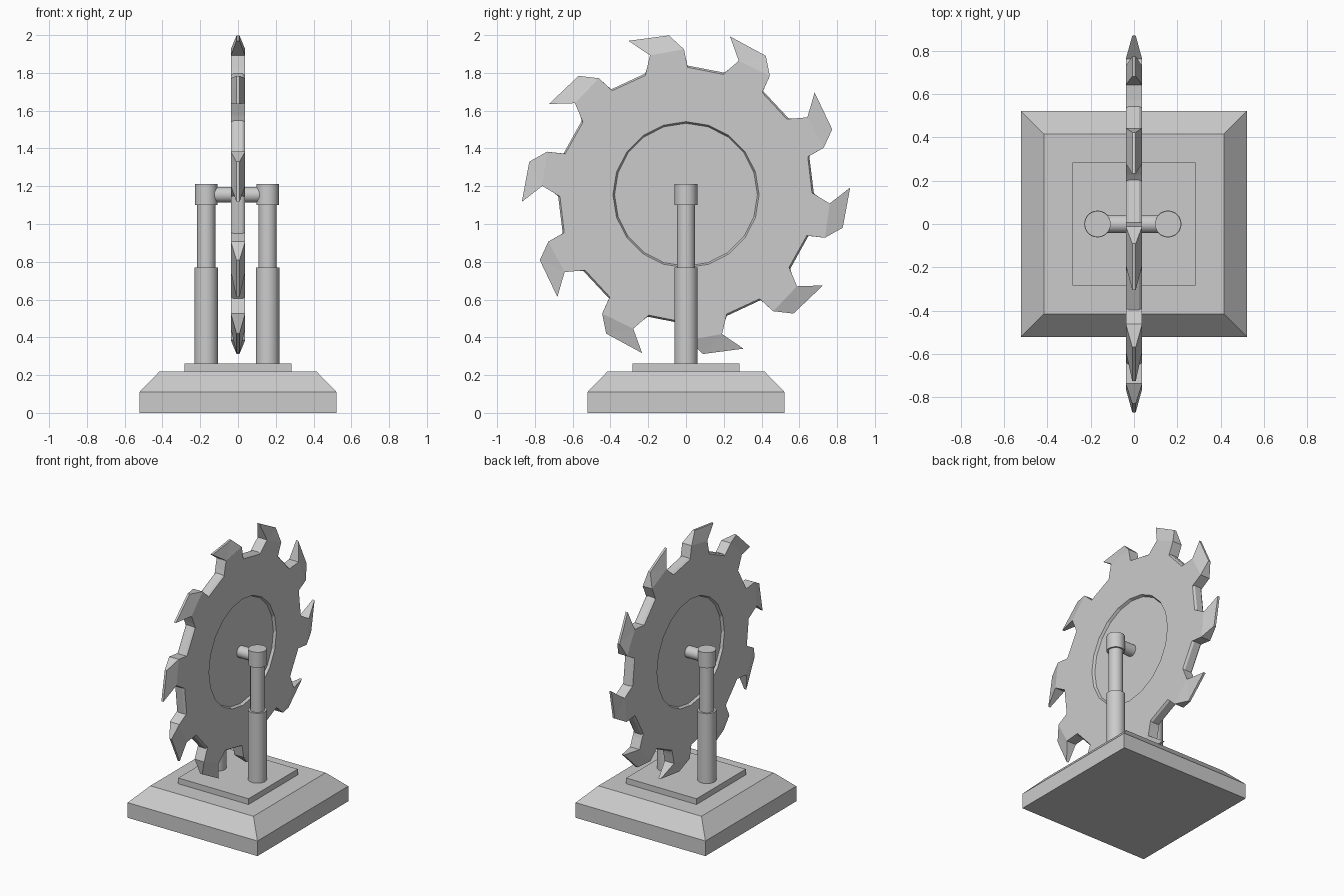
import bpy, bmesh
from math import cos, sin, radians, pi

if "Cube" in bpy.data.objects:
    bpy.data.objects.remove(bpy.data.objects["Cube"])

HUB_Z = 1.155


def finish(name, bm, smooth=False):
    bmesh.ops.recalc_face_normals(bm, faces=bm.faces)
    me = bpy.data.meshes.new(name)
    bm.to_mesh(me)
    bm.free()
    ob = bpy.data.objects.new(name, me)
    bpy.context.collection.objects.link(ob)
    if smooth:
        bpy.context.view_layer.objects.active = ob
        ob.select_set(True)
        bpy.ops.object.shade_smooth_by_angle()
        ob.select_set(False)
    return ob


def square_stack(name, levels):
    """Solid made of square sections given as (half width, z)."""
    bm = bmesh.new()
    rings = [[bm.verts.new((h * sx, h * sy, z))
              for sx, sy in ((-1, -1), (1, -1), (1, 1), (-1, 1))] for h, z in levels]
    bm.faces.new(rings[0])
    bm.faces.new(rings[-1])
    for lo, hi in zip(rings, rings[1:]):
        for i in range(4):
            j = (i + 1) % 4
            bm.faces.new((lo[i], lo[j], hi[j], hi[i]))
    return finish(name, bm)


def cylinder(name, r, length, centre, axis_x=False):
    bm = bmesh.new()
    bmesh.ops.create_cone(bm, cap_ends=True, segments=32, radius1=r, radius2=r, depth=length)
    ob = finish(name, bm, True)
    ob.location = centre
    if axis_x:
        ob.rotation_euler = (0, pi / 2, 0)
    return ob


# Stepped base
square_stack("base", [(0.522, 0), (0.522, 0.11), (0.415, 0.22)])
square_stack("base_plate", [(0.283, 0.215), (0.283, 0.262)])

# Support posts and axle
for side, x in (("left", -0.168), ("right", 0.157)):
    for part, r, z0, z1 in (("lower_post", 0.062, 0.26, 0.77),
                            ("upper_post", 0.048, 0.76, 1.12),
                            ("post_cap", 0.06, 1.10, 1.213)):
        cylinder(f"{side}_{part}", r, z1 - z0, (x, 0, (z0 + z1) / 2))
cylinder("axle", 0.042, 0.325, (-0.0055, 0, HUB_Z), True)

# Toothed wheel: one 36 degree sector as name: (angle, radius, half thickness)
SECTOR = {
    "hub0": (90, 0.378, 0.02), "hub1": (108, 0.378, 0.02),
    "rim0": (90, 0.387, 0.038), "rim1": (108, 0.387, 0.038),
    "a": (89.3, 0.675, 0.038), "b": (90.8, 0.77, 0.038),
    "c": (104.5, 0.762, 0.038), "d": (107.2, 0.70, 0.038), "e": (108.8, 0.667, 0.038),
    "t1": (96.1, 0.848, 0.008), "t2": (110.5, 0.87, 0.008),
    "ma": (89.4, 0.684, 0.024), "me": (108.6, 0.677, 0.024),
}
bm = bmesh.new()
V = {}
for k in range(10):
    for n, (ang, r, h) in SECTOR.items():
        t = radians(ang + 36 * k)
        for s in (1, -1):
            V[k, n, s] = bm.verts.new((s * h, r * cos(t), HUB_Z + r * sin(t)))

for k in range(10):
    def face(*keys):
        # A trailing * means the next sector
        bm.faces.new([V[(k + n.endswith("*")) % 10, n.rstrip("*"), s] for n, s in keys])

    for s in (1, -1):
        for names in (("rim0", "a", "b", "c", "d", "e", "rim1"),   # tooth root
                      ("rim1", "e", "a*", "rim0*"),                # gap side
                      ("hub0", "rim0", "rim1", "hub1"),            # recess wall
                      ("hub1", "rim1", "rim0*", "hub0*"),
                      ("b", "t1", "c"), ("t1", "t2", "c"),         # tooth bevel
                      ("e", "me", "ma*", "a*")):                   # gap chamfer
            face(*[(n, s) for n in names])
    # Walls across the thickness
    for p, q in (("b", "t1"), ("t1", "t2"), ("t2", "c"), ("c", "d"), ("me", "ma*")):
        face((p, 1), (q, 1), (q, -1), (p, -1))
    face(("a", 1), ("b", 1), ("b", -1), ("a", -1), ("ma", -1), ("ma", 1))
    face(("d", 1), ("e", 1), ("me", 1), ("me", -1), ("e", -1), ("d", -1))
# Recessed hub discs
for s in (1, -1):
    bm.faces.new([V[k, n, s] for k in range(10) for n in ("hub0", "hub1")])
finish("toothed_wheel", bm)
